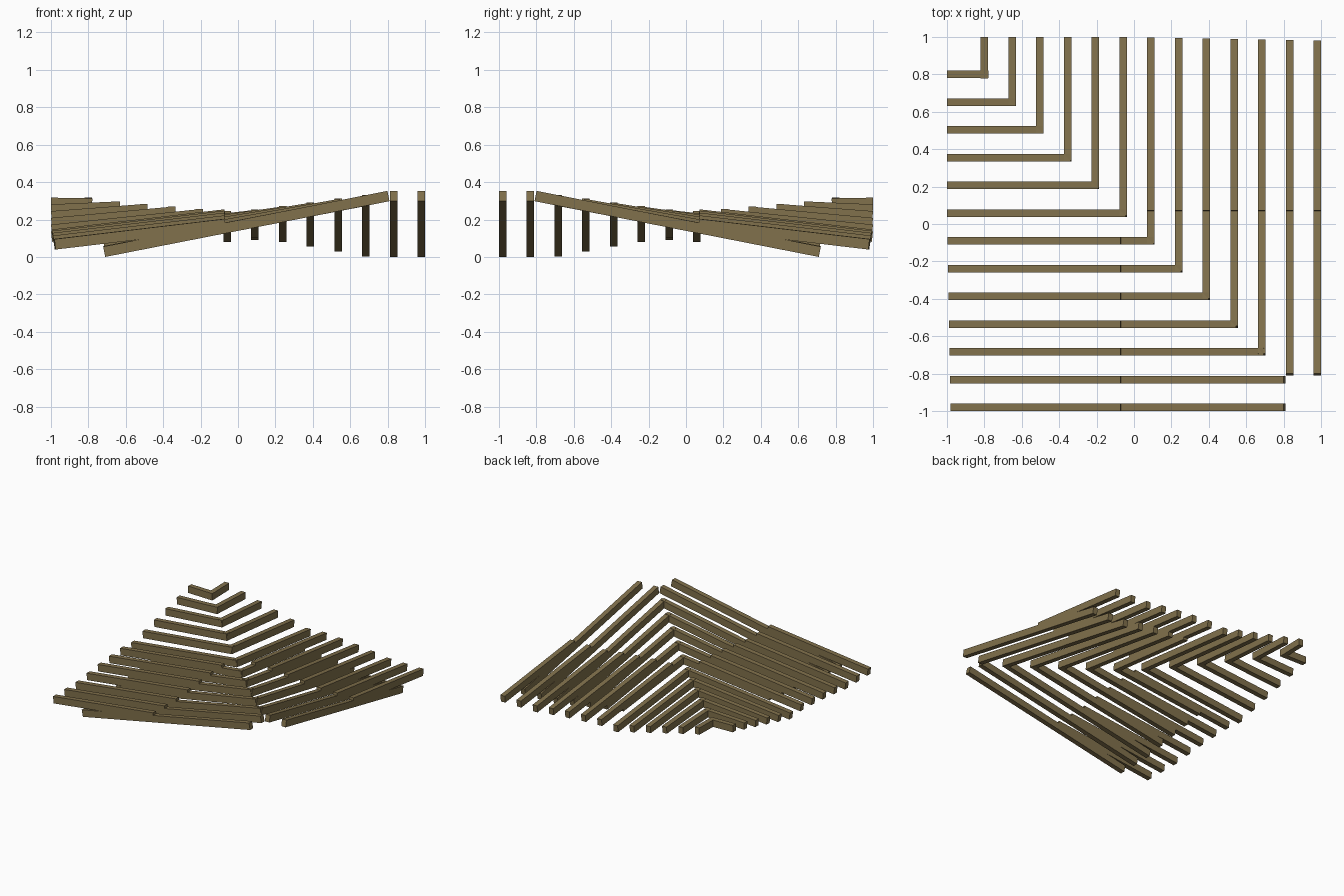
import bpy, bmesh
from mathutils import Vector

cube = bpy.data.objects.get("Cube")
if cube:
    bpy.data.objects.remove(cube, do_unlink=True)

wood = bpy.data.materials.new("olive_brown_timber")
wood.use_nodes = True
color = (0.22, 0.165, 0.072, 1)
wood.diffuse_color = color
wood.node_tree.nodes["Principled BSDF"].inputs["Base Color"].default_value = color

WIDTH, HEIGHT = 0.04, 0.056
ROWS = 13
FIRST, STEP = -0.8, 1.78 / 12


def beam(name, row, start, end, mirrored):
    """Square-cut sloping beam; start and end are (x, z) on its underside."""
    a, b = Vector(start), Vector(end)
    d = (b - a).normalized()
    up = Vector((-d.y, d.x)) * HEIGHT
    centre = -(FIRST + row * STEP)
    bm = bmesh.new()
    loops = []
    for side in (-1, 1):
        y = centre + side * WIDTH / 2
        pts = [(p.x, y, p.y) for p in (a, b, b + up, a + up)]
        if mirrored:
            pts = [(-py, -px, pz) for px, py, pz in pts]
        loops.append([bm.verts.new(p) for p in pts])
    front, back = loops
    bm.faces.new(front)
    bm.faces.new(back)
    for i in range(4):
        j = (i + 1) % 4
        bm.faces.new((front[i], front[j], back[j], back[i]))
    bmesh.ops.recalc_face_normals(bm, faces=bm.faces)
    mesh = bpy.data.meshes.new(name)
    bm.to_mesh(mesh)
    bm.free()
    mesh.materials.append(wood)
    bpy.context.collection.objects.link(bpy.data.objects.new(name, mesh))


# Underside heights at the corner of every row
corner_z = [0.257, 0.241, 0.228, 0.214, 0.201, 0.189, 0.197,
            0.216, 0.236, 0.256, 0.276, 0.298, 0.298]
# Underside heights of the lower spliced beams at their outer ends
splice_z = [0.105, 0.08, 0.055, 0.03, 0.003, 0, 0]

for row in range(ROWS):
    c = FIRST + row * STEP
    for mirrored, side in ((False, "front"), (True, "left")):
        tag = f"{side}_{row + 1}"
        if row < 6:
            # Short rows: one beam per arm
            outer_z = 0.261 - 0.036 * row
            slope = (corner_z[row] - outer_z) / (c + 1)
            beam(f"short_beam_{tag}", row, (-1 + max(slope, 0) * HEIGHT, outer_z),
                 (c + WIDTH / 2, corner_z[row]), mirrored)
        else:
            # Long rows: inner beam to the corner, outer beam lapped over it
            low_z = splice_z[row - 6]
            end_x = c + WIDTH / 2 if row < 11 else 0.81
            slope = (corner_z[row] - low_z) / (end_x + 0.71)
            beam(f"inner_beam_{tag}", row, (-0.71, low_z),
                 (end_x, corner_z[row]), mirrored)
            lap_z = low_z + slope * 0.64 + 0.022
            outer_x = -0.99 + 0.015 * (row - 6) / 6
            beam(f"outer_beam_{tag}", row, (outer_x, lap_z - 0.108),
                 (-0.066, lap_z), mirrored)
